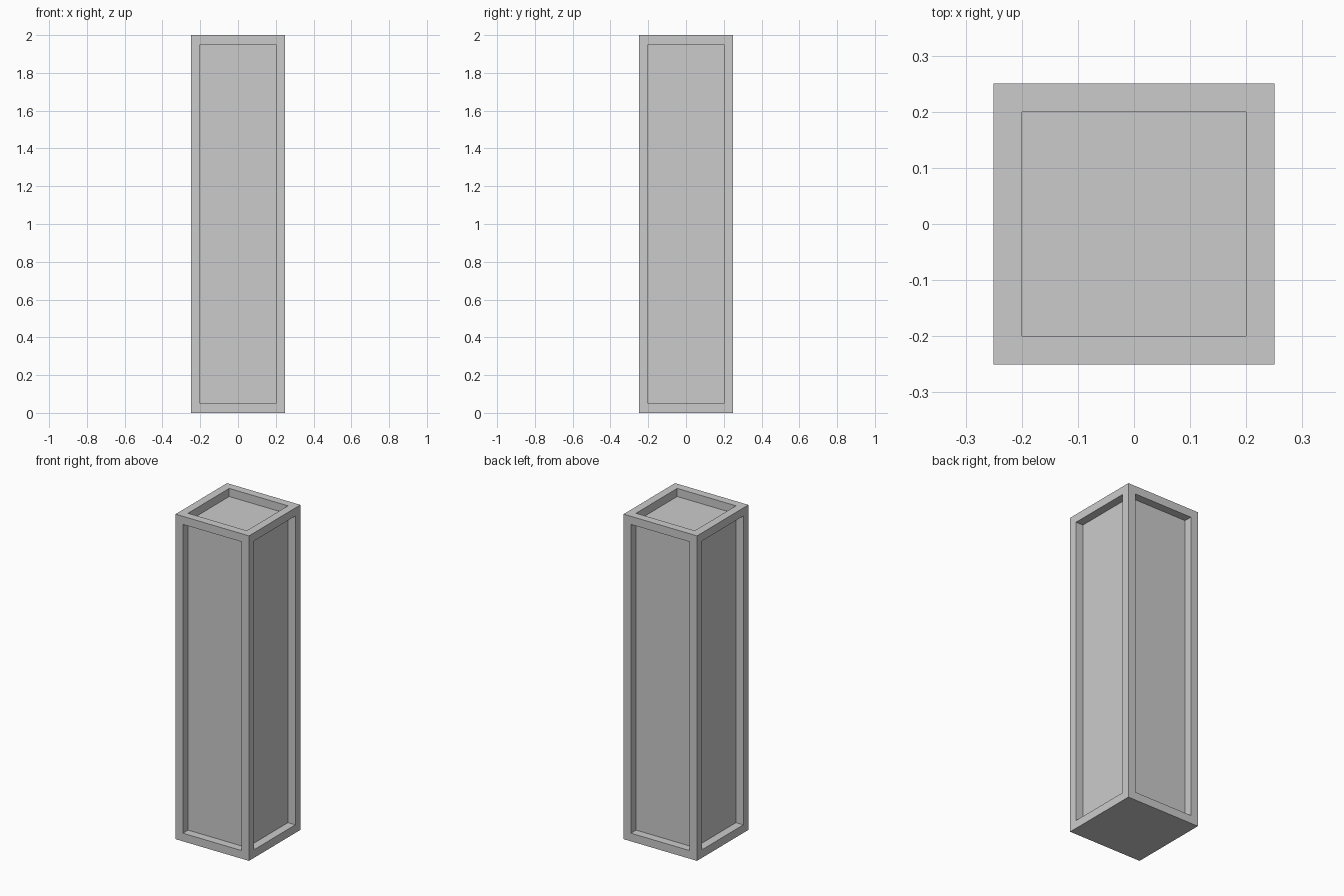
import bpy
import bmesh
from mathutils import Matrix, Vector

if "Cube" in bpy.data.objects:
    bpy.data.objects.remove(bpy.data.objects["Cube"])

WIDTH, HEIGHT = 0.5, 2.0
BORDER, DEPTH = 0.05, 0.05

bm = bmesh.new()

# Outer block standing on the ground
bmesh.ops.create_cube(
    bm, size=1.0,
    matrix=Matrix.Translation((0, 0, HEIGHT / 2)) @ Matrix.Diagonal((WIDTH, WIDTH, HEIGHT, 1)))
bm.normal_update()

# Framed recesses on the four sides and the top; the underside stays flat
panels = [f for f in bm.faces if f.normal.z > -0.5]
bmesh.ops.inset_individual(bm, faces=panels, thickness=BORDER, use_even_offset=True)
bm.normal_update()
floors = bmesh.ops.extrude_discrete_faces(bm, faces=panels)["faces"]
for face in floors:
    inward = Vector(face.normal) * -DEPTH
    bmesh.ops.translate(bm, verts=face.verts[:], vec=inward)
bmesh.ops.recalc_face_normals(bm, faces=bm.faces[:])

mesh = bpy.data.meshes.new("panelled_pillar")
bm.to_mesh(mesh)
bm.free()
pillar = bpy.data.objects.new("panelled_pillar", mesh)
bpy.context.collection.objects.link(pillar)
